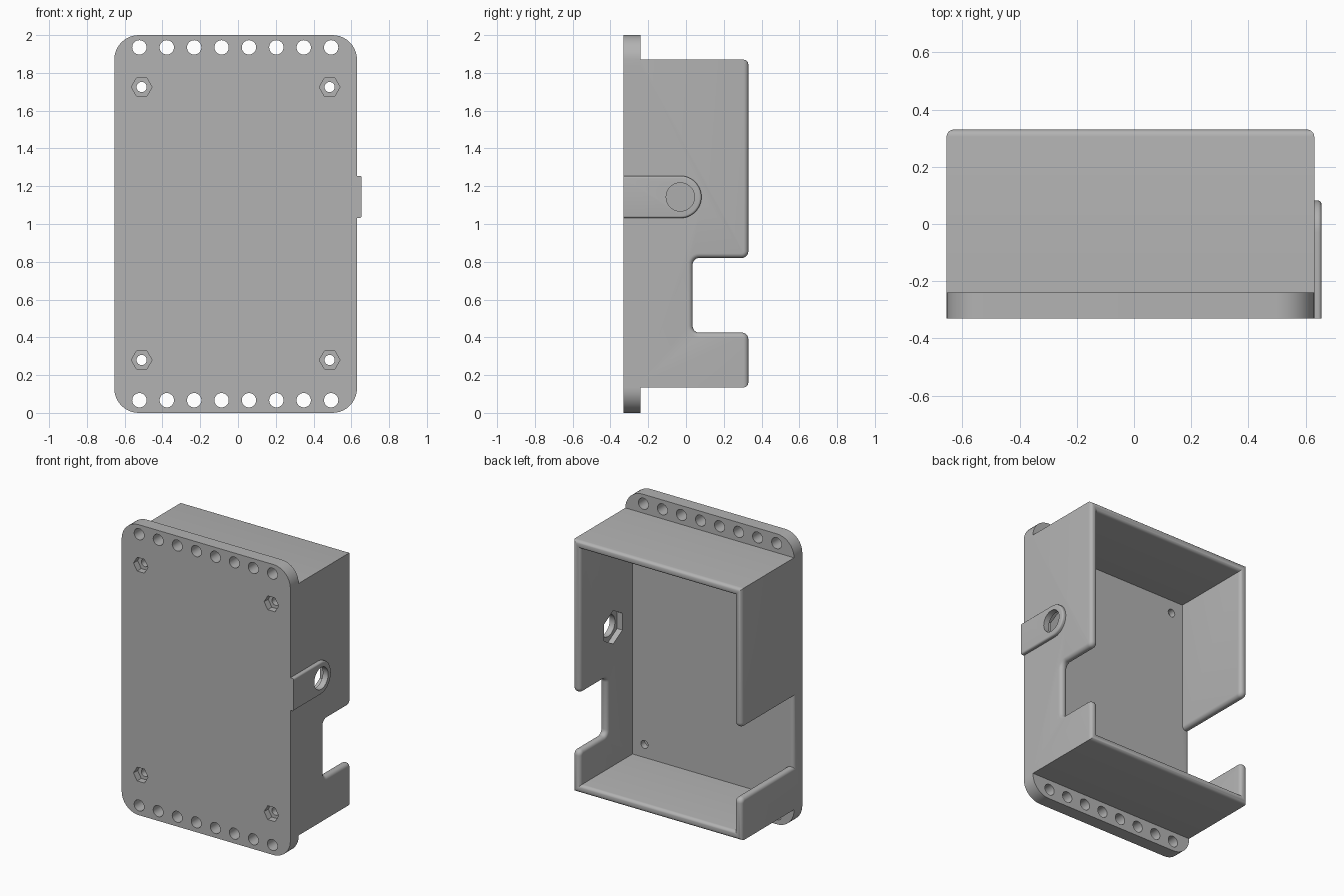
import bpy, bmesh, math
from mathutils import Vector

if "Cube" in bpy.data.objects:
    bpy.data.objects.remove(bpy.data.objects["Cube"], do_unlink=True)

# Main dimensions
XL, XR, X_BOSS = -0.655, 0.63, 0.655
FRONT, FLOOR, RIM = -0.33, -0.24, 0.33
Z_LOW, Z_HIGH, HEIGHT = 0.135, 1.87, 2.0
WALL, ROUND = 0.055, 0.025

grey = bpy.data.materials.new("plain grey")
grey.use_nodes = True
grey.diffuse_color = (0.45, 0.45, 0.45, 1)
grey.node_tree.nodes["Principled BSDF"].inputs["Base Color"].default_value = (0.45, 0.45, 0.45, 1)


def rect(a0, b0, a1, b1):
    return [(a0, b0), (a1, b0), (a1, b1), (a0, b1)]


def circle(a, b, r, n=32, start=0.0):
    return [(a + r * math.cos(start + math.tau * i / n),
             b + r * math.sin(start + math.tau * i / n)) for i in range(n)]


def fillet(corners, steps=6):
    """Outline from (a, b, radius) right-angle corners."""
    out = []
    for i, (a, b, r) in enumerate(corners):
        p = Vector((a, b))
        if r:
            d1 = (Vector(corners[i - 1][:2]) - p).normalized()
            d2 = (Vector(corners[(i + 1) % len(corners)][:2]) - p).normalized()
            c = p + r * (d1 + d2)
            arc = [math.pi / 2 * k / steps for k in range(steps + 1)]
            pts = [c - r * (math.cos(t) * d2 + math.sin(t) * d1) for t in arc]
        else:
            pts = [p]
        for q in pts:
            if not out or (q - out[-1]).length > 1e-5:
                out.append(q)
    return out


def prisms(name, items):
    """One object from (axis, outline, low, high) extrusions."""
    bm = bmesh.new()
    for axis, outline, lo, hi in items:
        rings = []
        for d in (lo, hi):
            rings.append([bm.verts.new((d, a, b) if axis == "x" else (a, d, b))
                          for a, b in outline])
        bm.faces.new(rings[0])
        bm.faces.new(rings[1])
        n = len(outline)
        for i in range(n):
            j = (i + 1) % n
            bm.faces.new((rings[0][i], rings[0][j], rings[1][j], rings[1][i]))
    bmesh.ops.recalc_face_normals(bm, faces=bm.faces)
    mesh = bpy.data.meshes.new(name)
    bm.to_mesh(mesh)
    bm.free()
    obj = bpy.data.objects.new(name, mesh)
    bpy.context.collection.objects.link(obj)
    mesh.materials.append(grey)
    return obj


def combine(obj, other, operation):
    """Apply a boolean and discard the second object."""
    mod = obj.modifiers.new("combine", "BOOLEAN")
    mod.operation, mod.solver, mod.object = operation, "EXACT", other
    bpy.context.view_layer.update()
    graph = bpy.context.evaluated_depsgraph_get()
    mesh = bpy.data.meshes.new_from_object(obj.evaluated_get(graph))
    obj.modifiers.clear()
    obj.data = mesh
    bpy.data.objects.remove(other, do_unlink=True)


def round_edges(obj, rule, radius):
    bm = bmesh.new()
    bm.from_mesh(obj.data)
    bmesh.ops.remove_doubles(bm, verts=bm.verts, dist=1e-5)
    bm.normal_update()
    edges = [e for e in bm.edges if len(e.link_faces) == 2
             and e.calc_face_angle_signed() > 1 and rule(e)]
    bmesh.ops.bevel(bm, geom=edges, offset=radius, offset_type="OFFSET", segments=5,
                    profile=0.5, affect="EDGES", clamp_overlap=False)
    bm.to_mesh(obj.data)
    bm.free()


def gap(z0, z1, depth, corner, x0, x1):
    """Wall notch with rounded lips at the rim."""
    r = 0.035
    return ("x", fillet([(depth, z0, corner), (RIM, z0, r), (RIM, z0 - r, 0),
                         (RIM + 0.1, z0 - r, 0), (RIM + 0.1, z1 + r, 0),
                         (RIM, z1 + r, 0), (RIM, z1, r), (depth, z1, corner)]), x0, x1)


# Open tray with a notch in each side wall
enclosure = prisms("enclosure", [("y", rect(XL, Z_LOW, XR, Z_HIGH), FRONT, RIM)])
combine(enclosure, prisms("hollow", [
    ("y", rect(XL + WALL, Z_LOW + WALL, XR - WALL, Z_HIGH - WALL), FLOOR, RIM + 0.2)]), "DIFFERENCE")
combine(enclosure, prisms("notches", [
    gap(0.425, 0.82, 0.035, 0.035, XR - 0.15, XR + 0.1),
    gap(0.425, 0.91, FLOOR, 0, XL - 0.1, XL + 0.15)]), "DIFFERENCE")


# Rounded rim and notch edges; the outer box corners stay sharp
def is_rim(e):
    v, w = (p.co for p in e.verts)
    along_y = abs((v - w).normalized().y) > 0.99
    mid_z = (v.z + w.z) / 2
    at_corner = along_y and not Z_LOW + 0.02 < mid_z < Z_HIGH - 0.02
    return min(v.y, w.y) > FRONT + 0.05 and not at_corner


round_edges(enclosure, is_rim, ROUND)

# Mounting flanges above and below the tray
R = 0.13
flanges = prisms("flanges", [
    ("y", fillet([(XL, 0, R), (XR, 0, R), (XR, Z_LOW + 0.03, 0), (XL, Z_LOW + 0.03, 0)], 10), FRONT, FLOOR),
    ("y", fillet([(XL, Z_HIGH - 0.03, 0), (XR, Z_HIGH - 0.03, 0), (XR, HEIGHT, R), (XL, HEIGHT, R)], 10),
     FRONT, FLOOR)])
combine(enclosure, flanges, "UNION")

# Raised side boss with a rounded end
BY, BZ, BR = -0.03, 1.143, 0.112
arc = [(BY + BR * math.cos(t), BZ + BR * math.sin(t))
       for t in (math.pi * (k / 24 - 0.5) for k in range(25))]
boss = prisms("boss", [("x", [(FRONT, BZ - BR)] + arc + [(FRONT, BZ + BR)], XR - 0.02, X_BOSS)])
round_edges(boss, lambda e: all(v.co.x > X_BOSS - 0.001 for v in e.verts)
            and any(v.co.y > FRONT + 0.01 for v in e.verts), 0.012)
combine(enclosure, boss, "UNION")

# Round holes: flange rows, four screws, side port
screws = [(x, z) for x in (-0.51, 0.485) for z in (0.28, 1.725)]
holes = [("y", circle(-0.522 + 0.145 * i, z, 0.038), FRONT - 0.1, FLOOR + 0.1)
         for i in range(8) for z in (0.067, 1.935)]
holes += [("y", circle(x, z, 0.027, 24), FRONT - 0.1, FLOOR + 0.1) for x, z in screws]
holes.append(("x", circle(BY, BZ, 0.075, 40), XR - 0.2, X_BOSS + 0.1))
combine(enclosure, prisms("round_holes", holes), "DIFFERENCE")

# Hexagonal nut pockets
pockets = [("y", circle(x, z, 0.055, 6), FRONT - 0.1, FRONT + 0.045) for x, z in screws]
pockets.append(("x", circle(BY, BZ, 0.115, 6, math.pi / 2), XR - 0.2, XR - WALL + 0.04))
combine(enclosure, prisms("nut_pockets", pockets), "DIFFERENCE")

# Smooth rounded surfaces, crisp edges
bpy.ops.object.select_all(action="DESELECT")
enclosure.select_set(True)
bpy.context.view_layer.objects.active = enclosure
bpy.ops.object.shade_smooth_by_angle(angle=math.radians(30))
